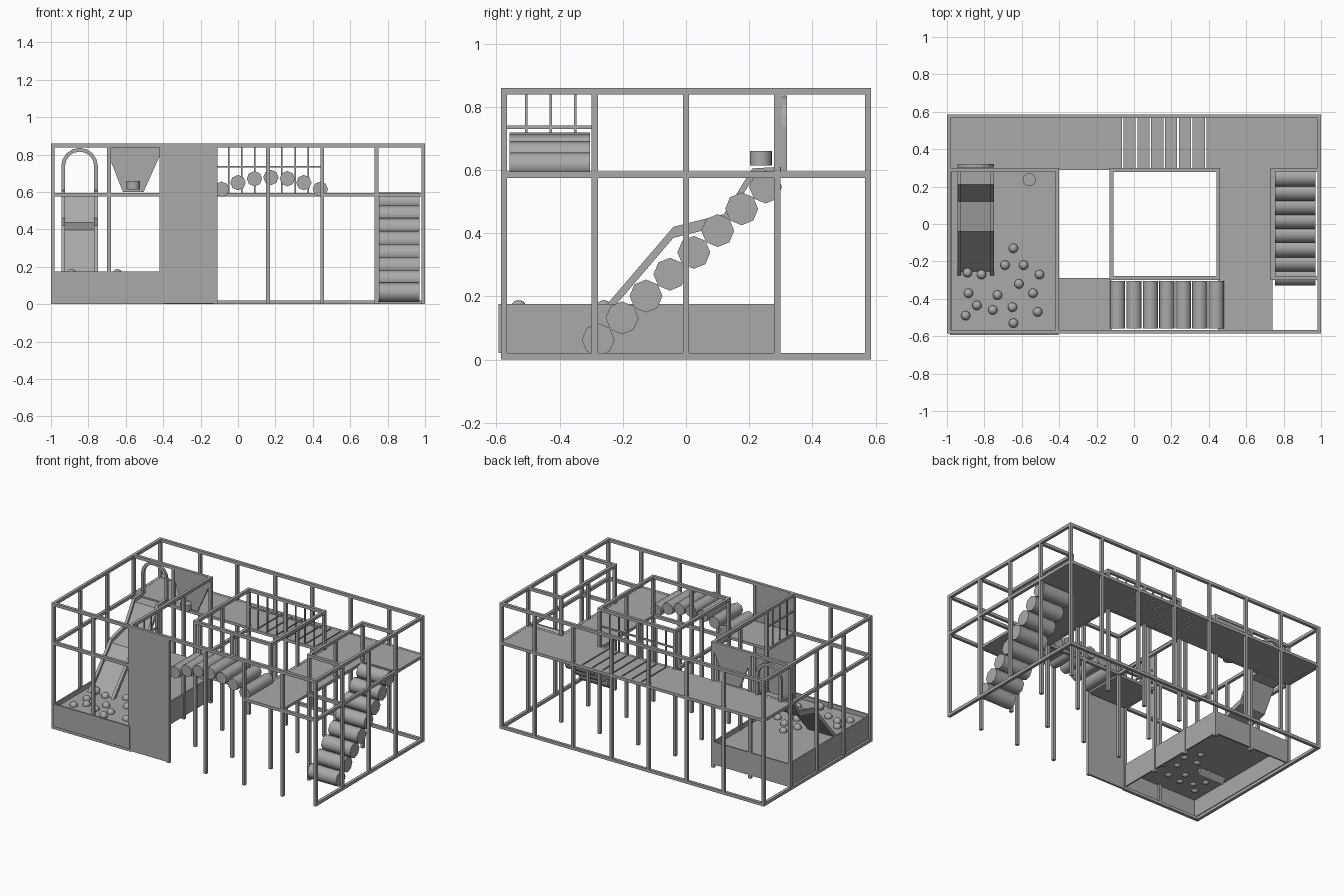
import bpy, bmesh, math
from mathutils import Matrix, Vector

cube = bpy.data.objects.get("Cube")
if cube:
    bpy.data.objects.remove(cube, do_unlink=True)

grey = bpy.data.materials.new("plain grey")
grey.use_nodes = True
grey.diffuse_color = (0.4, 0.4, 0.4, 1)
grey.node_tree.nodes["Principled BSDF"].inputs["Base Color"].default_value = (0.4, 0.4, 0.4, 1)

T = 0.02                       # tube thickness
MID, TOP, LOW = 0.585, 0.849, 0.01
X = [-0.99, -0.69, -0.41, -0.12, 0.16, 0.45, 0.74, 0.99]
Y = [-0.576, -0.289, 0, 0.289, 0.576]


def finish(name, bm, smooth=None):
    bmesh.ops.recalc_face_normals(bm, faces=bm.faces)
    me = bpy.data.meshes.new(name)
    bm.to_mesh(me)
    bm.free()
    me.materials.append(grey)
    ob = bpy.data.objects.new(name, me)
    bpy.context.collection.objects.link(ob)
    if smooth:
        bpy.ops.object.select_all(action='DESELECT')
        ob.select_set(True)
        bpy.context.view_layer.objects.active = ob
        bpy.ops.object.shade_smooth_by_angle(angle=math.radians(smooth))
    return ob


def add_box(bm, lo, hi):
    lo, hi = Vector(lo), Vector(hi)
    m = Matrix.Translation((lo + hi) / 2) @ Matrix.Diagonal((*(hi - lo), 1))
    bmesh.ops.create_cube(bm, size=1, matrix=m)


def boxes(name, spans):
    bm = bmesh.new()
    for lo, hi in spans:
        add_box(bm, lo, hi)
    return finish(name, bm)


def tube(a, b, t=T):
    """Square tube between two points on one axis."""
    h = Vector((t, t, t)) / 2
    lo = Vector(min(p) for p in zip(a, b))
    hi = Vector(max(p) for p in zip(a, b))
    return lo - h, hi + h


def post(x, y):
    return tube((x, y, LOW), (x, y, TOP - T))


def extrude(bm, loop, offset):
    """Solid from a loop of points pushed along an offset."""
    face = bm.faces.new([bm.verts.new(p) for p in loop])
    new = bmesh.ops.extrude_face_region(bm, geom=[face])["geom"]
    bmesh.ops.translate(bm, vec=offset, verts=[g for g in new if isinstance(g, bmesh.types.BMVert)])


def cylinder(bm, center, r, depth, rot, sides=8):
    m = Matrix.Translation(center) @ rot
    bmesh.ops.create_cone(bm, cap_ends=True, segments=sides, radius1=r, radius2=r, depth=depth, matrix=m)


# Outer posts
boxes("back_posts", [post(x, Y[4]) for x in X])
boxes("front_posts", [post(x, Y[0]) for x in X])
for side, x in (("right", X[0]), ("left", X[7])):
    boxes(side + "_side_posts", [post(x, y) for y in Y[1:4]])
    boxes(side + "_side_rails", [tube((x, Y[0], z), (x, Y[4], z)) for z in (LOW, MID, TOP)])

# Outer rails
boxes("back_rails", [tube((X[0], Y[4], z), (X[7], Y[4], z)) for z in (LOW, MID, TOP)])
boxes("front_rails", [tube((X[0], Y[0], TOP), (X[7], Y[0], TOP)),
                      tube((X[0], Y[0], LOW), (X[2], Y[0], LOW)),
                      tube((X[0], Y[0], MID), (X[3], Y[0], MID)),
                      tube((X[5], Y[0], MID), (X[7], Y[0], MID))])

# Inner posts and the rails round each opening
boxes("inner_posts", [post(x, y) for x in (X[2], X[3], X[5], X[6]) for y in Y[1:4]]
      + [post(X[4], Y[1]), post(X[4], Y[3]), post(X[1], Y[3])])
rails = []
for z in (MID, TOP):
    rails += [tube((x, Y[1], z), (x, Y[3], z)) for x in (X[3], X[5], X[6])]
    rails += [tube((X[3], y, z), (X[5], y, z)) for y in (Y[1], Y[3])]
    rails += [tube((X[6], y, z), (X[7], y, z)) for y in (Y[1], Y[3])]
    rails += [tube((X[0], Y[3], z), (X[2], Y[3], z))]
rails += [tube((X[2], Y[0], TOP), (X[2], Y[3], TOP)), tube((X[2], Y[0], MID), (X[2], Y[1], MID))]
boxes("inner_rails", rails)

# Decks
F0, F1 = 0.576, 0.594
boxes("deck", [((X[0], Y[3], F0), (X[3], Y[4], F1)),
               ((X[5], Y[0], F0), (X[6], Y[4], F1)),
               ((X[6], Y[3], F0), (X[7], Y[4], F1)),
               ((X[2], Y[0], F0), (X[3], Y[1], F1))])
boxes("slat_bridge", [((-0.13 + i * 0.074, Y[3], F0), (-0.065 + i * 0.074, Y[4], F1)) for i in range(8)])

# Hanging rods beside the bridges
R = 0.008
rods = [tube((x0 + i * 0.07, Y[3], MID), (x0 + i * 0.07, Y[3], TOP), R) for x0 in (-0.05, 0.235) for i in range(3)]
boxes("slat_bridge_guard", rods + [tube((X[3], Y[3], 0.735), (X[5], Y[3], 0.735), 0.01)])
rods = [tube((X[2], -0.505 + i * 0.077, MID), (X[2], -0.505 + i * 0.077, TOP), R) for i in range(3)]
boxes("platform_guard", rods + [tube((X[2], Y[0], 0.735), (X[2], Y[1], 0.735), 0.01)])

# Tall front panel
boxes("front_panel", [((-0.41, -0.586, 0.005), (-0.13, -0.572, 0.84))])

# Arched roller bridge
bm = bmesh.new()
along_y = Matrix.Rotation(math.pi / 2, 4, 'X')
for i in range(-3, 4):
    cylinder(bm, (0.176 + i * 0.088, -0.431, 0.678 - 0.007 * i * i), 0.041, 0.254, along_y)
finish("roller_bridge", bm, 50)

# Roller climb
bm = bmesh.new()
along_x = Matrix.Rotation(math.pi / 2, 4, 'Y')
for i in range(8):
    cylinder(bm, (0.862, -0.278 + i * 0.0757, 0.063 + i * 0.069), 0.052, 0.217, along_x)
finish("roller_climb", bm, 50)

# Ball pit
x0, x1, y0, y1, w = -0.985, -0.405, -0.593, 0.295, 0.01
z0, z1 = 0.02, 0.175
boxes("pit_walls", [((x0, y0, z0), (x1, y0 + w, z1)), ((x0, y1 - w, z0), (x1, y1, z1)),
                    ((x0, y0, z0), (x0 + w, y1, z1)), ((x1 - w, y0, z0), (x1, y1, z1))])
boxes("pit_floor", [((x0, y0, 0.14), (x1, y1, 0.145))])
balls = [(-0.89, -0.26, 0.163), (-0.645, -0.53, 0.163), (-0.815, -0.27), (-0.69, -0.22), (-0.645, -0.13),
         (-0.59, -0.22), (-0.505, -0.27), (-0.615, -0.32), (-0.885, -0.37), (-0.84, -0.435),
         (-0.9, -0.49), (-0.73, -0.38), (-0.755, -0.46), (-0.65, -0.445), (-0.54, -0.37), (-0.515, -0.47)]
bm = bmesh.new()
for b in balls:
    z = b[2] if len(b) > 2 else 0.15
    bmesh.ops.create_uvsphere(bm, u_segments=16, v_segments=10, radius=0.025,
                              matrix=Matrix.Translation((b[0], b[1], z)))
finish("balls", bm, 60)

# Wavy slide with two side rails and a thin bed
path = [(0.30, 0.61), (0.21, 0.605), (0.12, 0.46), (-0.04, 0.42), (-0.28, 0.14)]
CX, HALF = -0.847, 0.098


def strip(bm, xa, xb, d0, d1):
    loop = [(xa, y, z - d0) for y, z in path] + [(xa, y, z - d1) for y, z in reversed(path)]
    extrude(bm, loop, (xb - xa, 0, 0))


bm = bmesh.new()
strip(bm, CX - HALF, CX - HALF + 0.02, 0, 0.035)
strip(bm, CX + HALF - 0.02, CX + HALF, 0, 0.035)
strip(bm, CX - HALF + 0.02, CX + HALF - 0.02, 0.024, 0.035)
finish("slide", bm)

# Arched slide entrance
def arch(r):
    curve = [(r * math.cos(math.pi * i / 8), 0.738 + r * math.sin(math.pi * i / 8)) for i in range(9)]
    return [(CX + a, 0.302, b) for a, b in [(r, 0.598)] + curve + [(-r, 0.598)]]


bm = bmesh.new()
extrude(bm, arch(HALF) + arch(HALF - 0.02)[::-1], (0, 0.018, 0))
finish("slide_arch", bm)

# Hopper board and the small drum in front of it
bm = bmesh.new()
outline = [(-0.69, 0.838), (-0.42, 0.838), (-0.42, 0.79), (-0.505, 0.6), (-0.615, 0.6), (-0.69, 0.79)]
extrude(bm, [(x, 0.284, z) for x, z in outline], (0, 0.012, 0))
finish("hopper_board", bm)
bm = bmesh.new()
cylinder(bm, (-0.56, 0.237, 0.637), 0.035, 0.045, Matrix(), 20)
finish("drum", bm, 40)
